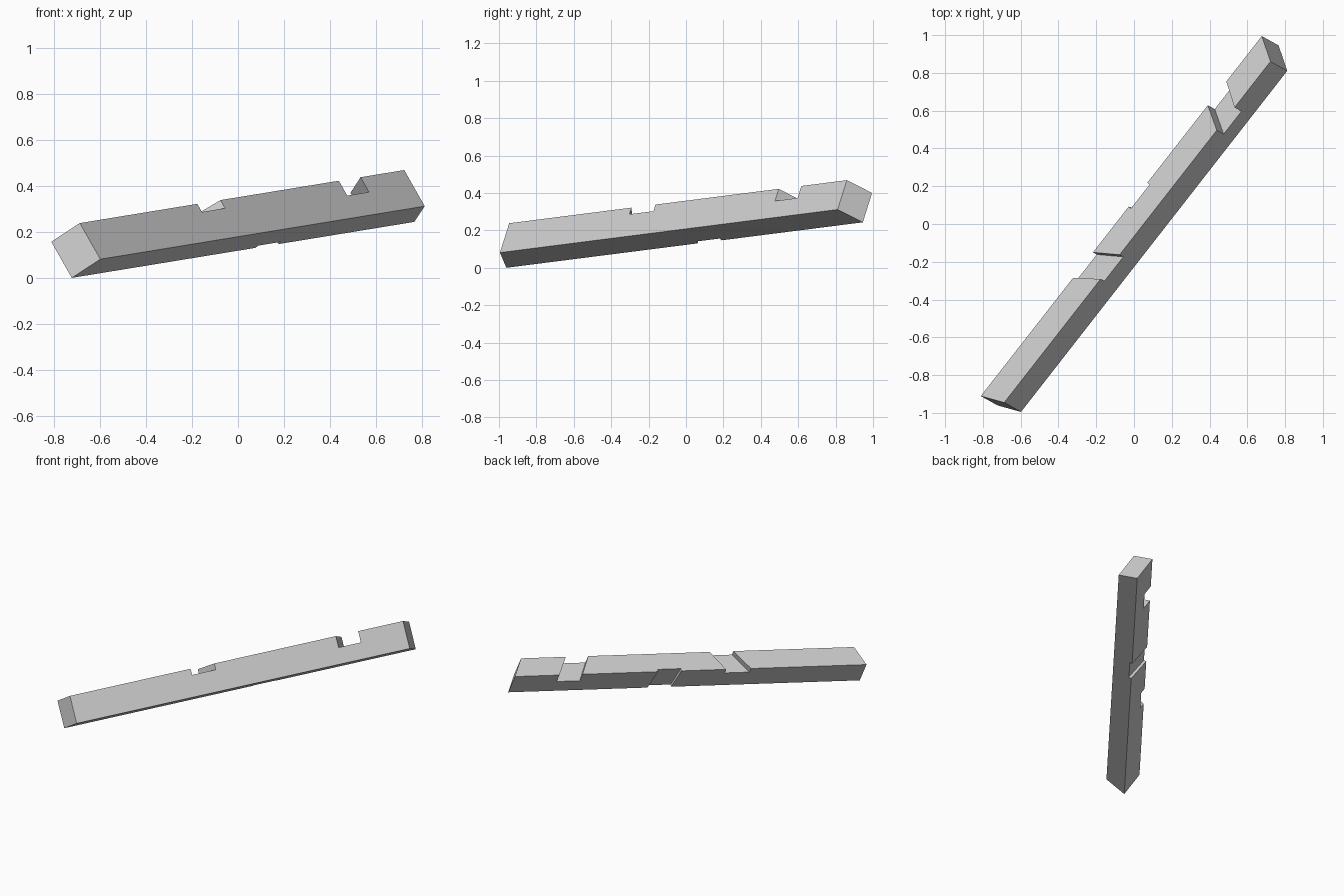
import bpy, bmesh
from mathutils import Matrix, Vector

cube = bpy.data.objects.get("Cube")
if cube:
    bpy.data.objects.remove(cube, do_unlink=True)

# Beam size, in its own frame: length along X, width along Y, height along Z
WIDTH, HEIGHT = 0.141, 0.187
FRONT_ENDS, BACK_ENDS = (0, 2.302), (-0.057, 2.373)
OVER = 0.1  # how far cutters reach past the beam


def prism(name, near, far):
    """Solid between two matching outlines."""
    bm = bmesh.new()
    a = [bm.verts.new(p) for p in near]
    b = [bm.verts.new(p) for p in far]
    bm.faces.new(a)
    bm.faces.new(b)
    for i in range(len(a)):
        j = (i + 1) % len(a)
        bm.faces.new((a[i], a[j], b[j], b[i]))
    bmesh.ops.recalc_face_normals(bm, faces=bm.faces)
    mesh = bpy.data.meshes.new(name)
    bm.to_mesh(mesh)
    bm.free()
    obj = bpy.data.objects.new(name, mesh)
    bpy.context.collection.objects.link(obj)
    return obj


def stretch(first, second, span):
    """Extend a slanted pair of cut lines past both edges of a face."""
    k = OVER / span
    return ([p + (p - q) * k for p, q in zip(first, second)],
            [q + (q - p) * k for p, q in zip(first, second)])


def top_notch(name, front, back, depth):
    front, back = stretch(front, back, WIDTH)

    def outline(xs, y):
        return [(xs[0], y, -depth), (xs[1], y, -depth), (xs[1], y, OVER), (xs[0], y, OVER)]
    return prism(name, outline(front, -OVER), outline(back, WIDTH + OVER))


def back_notch(name, upper, lower, depth):
    upper, lower = stretch(upper, lower, HEIGHT)
    inner, outer = WIDTH - depth, WIDTH + OVER

    def outline(xs, z):
        return [(xs[0], inner, z), (xs[1], inner, z), (xs[1], outer, z), (xs[0], outer, z)]
    return prism(name, outline(upper, OVER), outline(lower, -HEIGHT - OVER))


# Beam with slanted ends
plan = [(FRONT_ENDS[0], 0), (FRONT_ENDS[1], 0), (BACK_ENDS[1], WIDTH), (BACK_ENDS[0], WIDTH)]
beam = prism("notched_beam", [(x, y, -HEIGHT) for x, y in plan], [(x, y, 0) for x, y in plan])

# Two skewed notches on top, one shallow notch on the back
cutters = [
    top_notch("lower_notch", (0.834, 0.998), (0.741, 0.913), 0.042),
    top_notch("upper_notch", (1.838, 1.992), (1.906, 2.066), 0.077),
    back_notch("back_notch", (1.222, 1.383), (1.247, 1.41), 0.018),
]
for cutter in cutters:
    cutter.hide_render = True
    mod = beam.modifiers.new(cutter.name, 'BOOLEAN')
    mod.operation = 'DIFFERENCE'
    mod.solver = 'EXACT'
    mod.object = cutter
bpy.context.view_layer.update()
cut_mesh = bpy.data.meshes.new_from_object(
    beam.evaluated_get(bpy.context.evaluated_depsgraph_get()))
beam.modifiers.clear()
beam.data = cut_mesh
for cutter in cutters:
    bpy.data.objects.remove(cutter, do_unlink=True)

# Tilt the beam into place
along = Vector((0.612, 0.784, 0.1)).normalized()
across = Vector((-0.631, 0.562, -0.535))
across = (across - along * across.dot(along)).normalized()
up = along.cross(across)
turn = Matrix((along, across, up)).transposed().to_4x4()
cut_mesh.transform(Matrix.Translation((-0.69, -0.94, 0.24)) @ turn)

# Centre it and stand it on the ground
axes = list(zip(*[v.co for v in cut_mesh.vertices]))
low, high = Vector(map(min, axes)), Vector(map(max, axes))
middle = (low + high) / 2
cut_mesh.transform(Matrix.Translation((-middle.x, -middle.y, -low.z)))

# Plain grey
grey = bpy.data.materials.new("light_grey")
grey.use_nodes = True
colour = (0.6, 0.6, 0.6, 1)
grey.diffuse_color = colour
grey.node_tree.nodes["Principled BSDF"].inputs["Base Color"].default_value = colour
cut_mesh.materials.clear()
cut_mesh.materials.append(grey)
for face in cut_mesh.polygons:
    face.material_index = 0
    face.use_smooth = False
